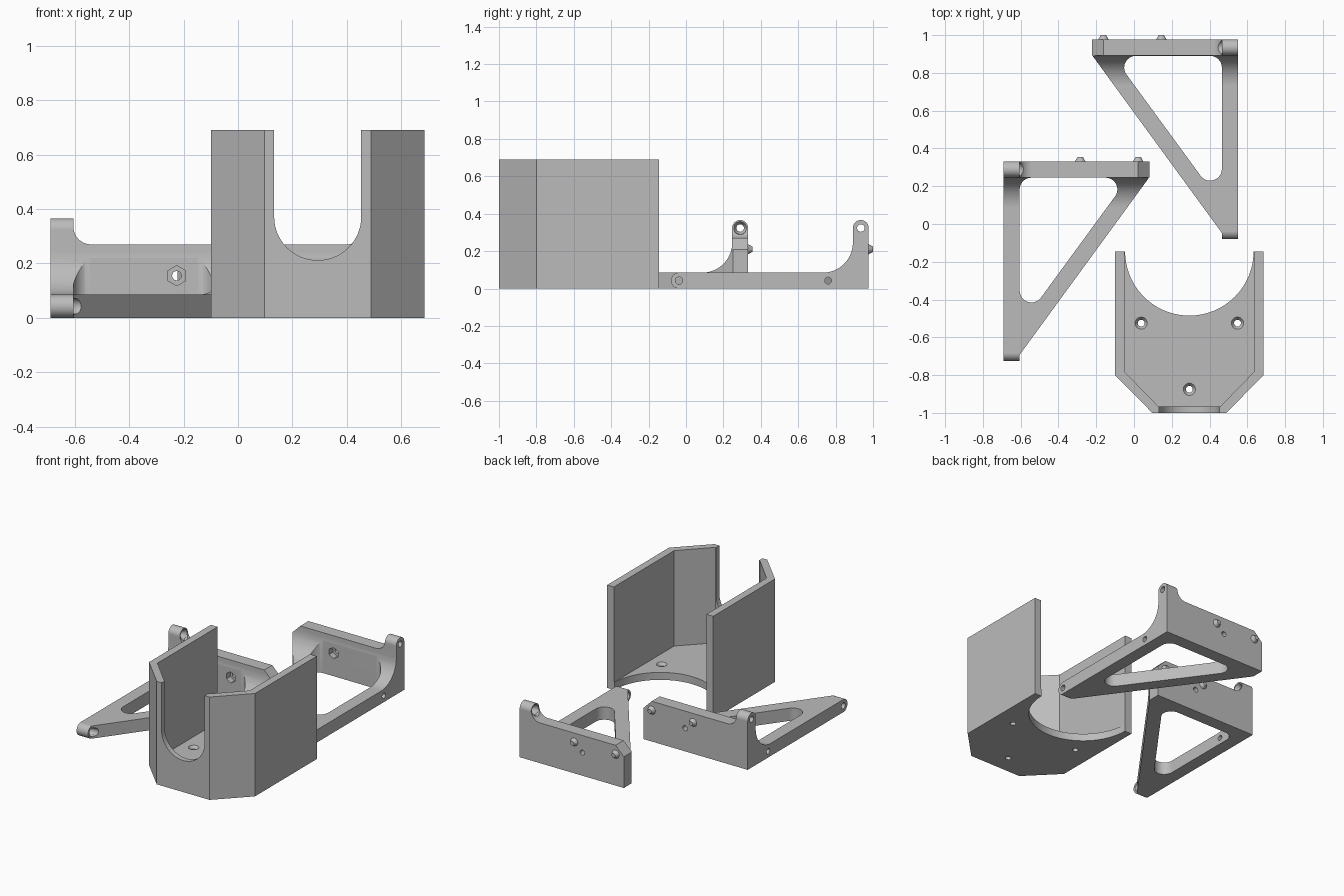
import bpy, bmesh, math
from mathutils import Vector, Matrix

if "Cube" in bpy.data.objects:
    bpy.data.objects.remove(bpy.data.objects["Cube"])

grey = bpy.data.materials.new("plain grey")
grey.diffuse_color = (0.5, 0.5, 0.5, 1)
grey.use_nodes = True
grey.node_tree.nodes["Principled BSDF"].inputs["Base Color"].default_value = grey.diffuse_color


def rounded(points):
    """Outline from (u, v[, radius]) corners, with each radius turned into an arc."""
    out, n = [], len(points)
    for i, p in enumerate(points):
        c = Vector(p[:2])
        if len(p) < 3:
            out.append(c)
            continue
        a = (Vector(points[i - 1][:2]) - c).normalized()
        b = (Vector(points[(i + 1) % n][:2]) - c).normalized()
        r, ang = p[2], a.angle(b)
        centre = c + (a + b).normalized() * (r / math.sin(ang / 2))
        t = r / math.tan(ang / 2)
        start, end = c + a * t - centre, c + b * t - centre
        turn = math.pi - ang
        if start.x * end.y - start.y * end.x < 0:
            turn = -turn
        steps = max(8, round(abs(turn) / math.radians(4.5)))
        for k in range(steps + 1):
            out.append(centre + Matrix.Rotation(turn * k / steps, 2) @ start)
    clean = []
    for q in out:
        if not clean or (q - clean[-1]).length > 1e-4:
            clean.append(q)
    if (clean[0] - clean[-1]).length < 1e-4:
        clean.pop()
    return clean


def make(name, bm):
    bmesh.ops.recalc_face_normals(bm, faces=bm.faces)
    mesh = bpy.data.meshes.new(name)
    bm.to_mesh(mesh)
    bm.free()
    mesh.materials.append(grey)
    obj = bpy.data.objects.new(name, mesh)
    bpy.context.collection.objects.link(obj)
    return obj


def prism(name, points, axis, lo, hi):
    """Extrude an outline along an axis from lo to hi."""
    place = {"x": lambda p, w: (w, p.x, p.y),
             "y": lambda p, w: (p.x, w, p.y),
             "z": lambda p, w: (p.x, p.y, w)}[axis]
    bm = bmesh.new()
    outline = rounded(points)
    a = [bm.verts.new(place(p, lo)) for p in outline]
    b = [bm.verts.new(place(p, hi)) for p in outline]
    bm.faces.new(a)
    bm.faces.new(b)
    for i in range(len(a)):
        j = (i + 1) % len(a)
        bm.faces.new((a[i], a[j], b[j], b[i]))
    return make(name, bm)


def cone(name, axis, u, v, lo, hi, r_lo, r_hi, sides=40):
    """Cylinder or cone along an axis; u, v are its centre on the other two axes."""
    w = (lo + hi) / 2
    at = {"x": (w, u, v), "y": (u, w, v), "z": (u, v, w)}[axis]
    rot = {"x": Matrix.Rotation(math.pi / 2, 4, "Y"),
           "y": Matrix.Rotation(-math.pi / 2, 4, "X"),
           "z": Matrix()}[axis]
    bm = bmesh.new()
    bmesh.ops.create_cone(bm, cap_ends=True, segments=sides, radius1=r_lo, radius2=r_hi,
                          depth=hi - lo, matrix=Matrix.Translation(at) @ rot)
    return make(name, bm)


def boolean(obj, tool, op="DIFFERENCE"):
    mod = obj.modifiers.new("cut", "BOOLEAN")
    mod.operation, mod.solver, mod.object = op, "EXACT", tool
    tool.hide_render = True
    bpy.context.view_layer.objects.active = obj
    bpy.ops.object.modifier_apply(modifier=mod.name)
    bpy.data.objects.remove(tool)


def finish(obj):
    bpy.ops.object.select_all(action="DESELECT")
    obj.select_set(True)
    bpy.context.view_layer.objects.active = obj
    bpy.ops.object.shade_smooth_by_angle(angle=math.radians(25))
    mod = obj.modifiers.new("even shading", "WEIGHTED_NORMAL")
    mod.keep_sharp = True


def mirrored(obj, name):
    """Mirrored copy of a bracket part, moved to the rear."""
    bm = bmesh.new()
    bm.from_mesh(obj.data)
    for v in bm.verts:
        v.co = (-0.14 - v.co.x, v.co.y + 0.645, v.co.z)
    bmesh.ops.reverse_faces(bm, faces=bm.faces)
    mesh = bpy.data.meshes.new(name)
    bm.to_mesh(mesh)
    bm.free()
    copy = bpy.data.objects.new(name, mesh)
    bpy.context.collection.objects.link(copy)
    if not mesh.materials:
        mesh.materials.append(grey)
    return copy


# Holder: open-backed tray with angled front corners
MID = 0.293
holder = prism("holder", [(-0.1, -0.145), (-0.1, -0.8), (0.097, -1), (0.489, -1),
                          (0.686, -0.8), (0.686, -0.145)], "z", 0, 0.69)
boolean(holder, prism("cavity", [(-0.05, 0), (-0.05, -0.782), (0.128, -0.965), (0.458, -0.965),
                                 (0.636, -0.782), (0.636, 0)], "z", 0.05, 1))
# Round bite out of the floor, and the front slot
boolean(holder, cone("floor_cut", "z", MID, -0.145, -0.1, 0.2, 0.34, 0.34, 96))
boolean(holder, prism("slot", [(0.133, 1), (0.133, 0.212, 0.1595), (0.453, 0.212, 0.1595),
                               (0.453, 1)], "y", -1.1, -0.9))
# Countersunk floor holes
for x, y in ((0.038, -0.525), (0.548, -0.525), (MID, -0.875)):
    boolean(holder, cone("hole", "z", x, y, -0.1, 0.1, 0.018, 0.018))
    boolean(holder, cone("countersink", "z", x, y, 0.03, 0.055, 0.017, 0.036))
finish(holder)

# Bracket: plan outline trimmed by its side and front profiles
bracket = prism("left_bracket", [(-0.69, -0.8), (-0.605, -0.8), (-0.605, -0.692), (0.083, 0.25),
                                 (0.083, 0.4), (-0.69, 0.4)], "z", -0.1, 0.5)
boolean(bracket, prism("window", [(-0.605, -0.543, 0.062), (-0.028, 0.245, 0.062),
                                  (-0.605, 0.245, 0.062)], "z", -0.2, 0.6))
boolean(bracket, prism("side_profile", [(-0.725, 0, 0.0424), (0.332, 0), (0.332, 0.366, 0.0424),
                                        (0.247, 0.366, 0.0424), (0.247, 0.085, 0.16),
                                        (-0.725, 0.085, 0.0424)], "x", -1, 1), "INTERSECT")
boolean(bracket, prism("front_profile", [(-1, -0.2), (0.4, -0.2), (0.4, -0.108), (0.022, 0.27),
                                         (-0.605, 0.27, 0.065), (-0.605, 0.5), (-1, 0.5)],
                       "y", -1, 1), "INTERSECT")
# Pivot holes in the lug and bar end, with room for the screw heads
for y, z, r in ((0.2895, 0.3235, 0.035), (-0.6825, 0.0425, 0.029)):
    boolean(bracket, cone("pivot_hole", "x", y, z, -0.8, -0.55, 0.02, 0.02))
    boolean(bracket, cone("head_room", "x", y, z, -0.606, -0.5, r, r))
    boolean(bracket, cone("countersink", "x", y, z, -0.635, -0.604, 0.019, r))
# Bar hole, then the bolt hole with its nut pocket
boolean(bracket, cone("bar_hole", "x", 0.115, 0.0425, -0.8, -0.55, 0.018, 0.018))
boolean(bracket, cone("bolt_hole", "y", -0.225, 0.155, 0.2, 0.4, 0.017, 0.017))
pocket = prism("nut_pocket", [(-0.225 + 0.037 * math.sin(k * math.pi / 3),
                               0.155 + 0.037 * math.cos(k * math.pi / 3)) for k in range(6)],
               "y", 0.2, 0.285)
boolean(bracket, pocket)

# Locating pegs on the back of the plate
parts = [bracket]
for i, x in enumerate((-0.285, 0.022)):
    parts.append(cone(f"left_peg_{i + 1}", "y", x, 0.21, 0.325, 0.355, 0.031, 0.014))

# Mirrored rear bracket with its pegs
for part in list(parts):
    parts.append(mirrored(part, part.name.replace("left", "rear")))
for part in parts:
    finish(part)
